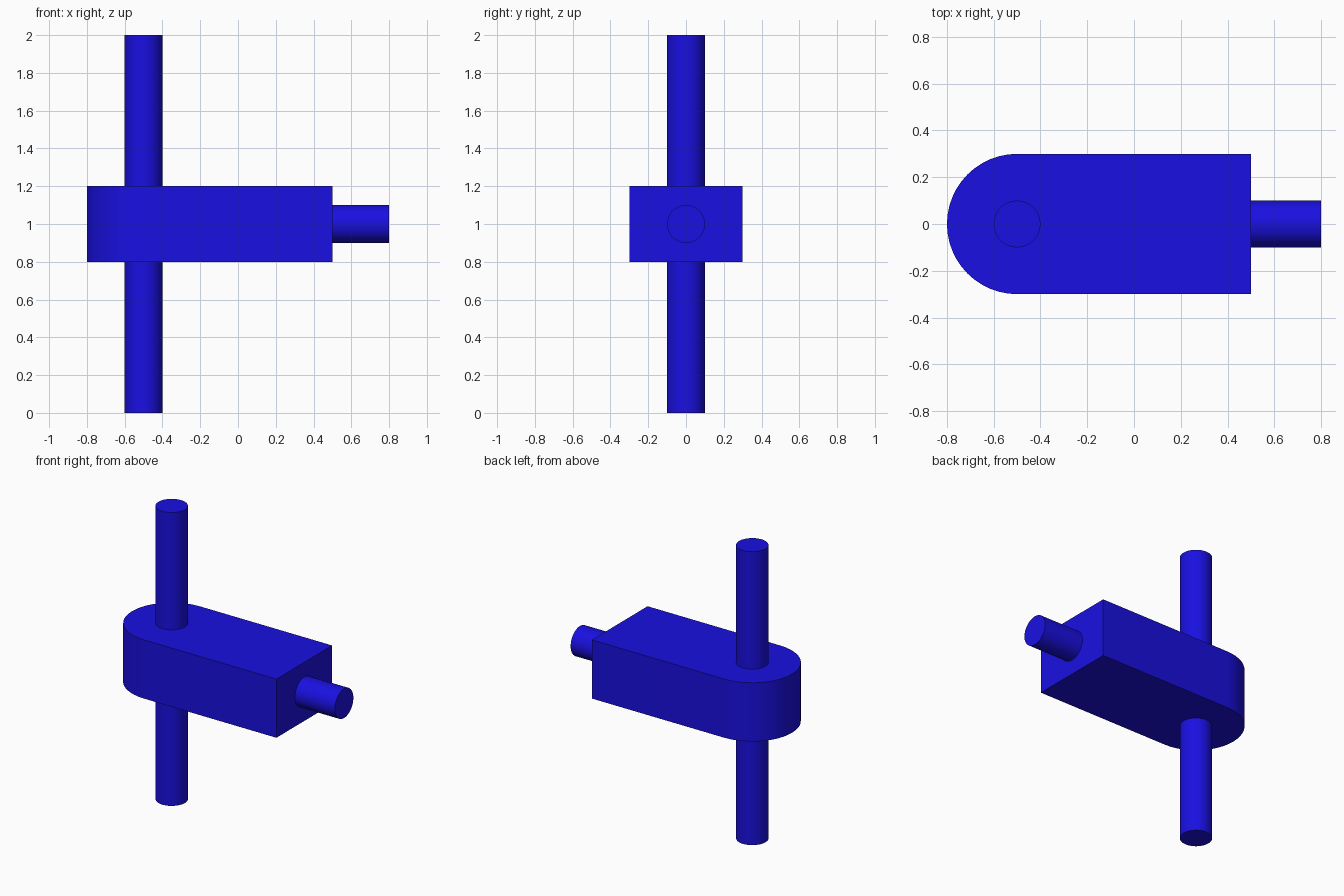
import bpy, bmesh
from math import pi, sin, cos

if "Cube" in bpy.data.objects:
    bpy.data.objects.remove(bpy.data.objects["Cube"])

blue = bpy.data.materials.new("blue")
blue.diffuse_color = (0.01, 0.005, 0.75, 1)
blue.use_nodes = True
blue.node_tree.nodes["Principled BSDF"].inputs["Base Color"].default_value = blue.diffuse_color


def finish(obj):
    obj.data.materials.append(blue)
    bpy.ops.object.select_all(action='DESELECT')
    obj.select_set(True)
    bpy.context.view_layer.objects.active = obj
    bpy.ops.object.shade_smooth_by_angle(angle=pi / 6)


def rod(name, radius, length, location, rotation=(0, 0, 0)):
    bpy.ops.mesh.primitive_cylinder_add(vertices=48, radius=radius, depth=length,
                                        location=location, rotation=rotation)
    obj = bpy.context.object
    obj.name = name
    finish(obj)


def rounded_block(name, x_round, x_flat, radius, z0, z1, steps=24):
    # Outline: flat end on the right, half circle on the left
    outline = [(x_flat, -radius), (x_flat, radius)]
    for i in range(steps + 1):
        a = pi / 2 + pi * i / steps
        outline.append((x_round + radius * cos(a), radius * sin(a)))
    bm = bmesh.new()
    face = bm.faces.new([bm.verts.new((x, y, z0)) for x, y in outline])
    top = bmesh.ops.extrude_face_region(bm, geom=[face])["geom"]
    bmesh.ops.translate(bm, vec=(0, 0, z1 - z0),
                        verts=[v for v in top if isinstance(v, bmesh.types.BMVert)])
    bmesh.ops.recalc_face_normals(bm, faces=bm.faces)
    mesh = bpy.data.meshes.new(name)
    bm.to_mesh(mesh)
    bm.free()
    obj = bpy.data.objects.new(name, mesh)
    bpy.context.collection.objects.link(obj)
    finish(obj)


# Arm body with a rounded end around the upright shaft
rounded_block("arm_body", -0.5, 0.5, 0.3, 0.8, 1.2)

# Upright shaft through the rounded end
rod("upright_shaft", 0.1, 2.0, (-0.5, 0, 1))

# Short stub pin, seated slightly into the flat end
rod("stub_pin", 0.1, 0.4, (0.6, 0, 1), (0, pi / 2, 0))
